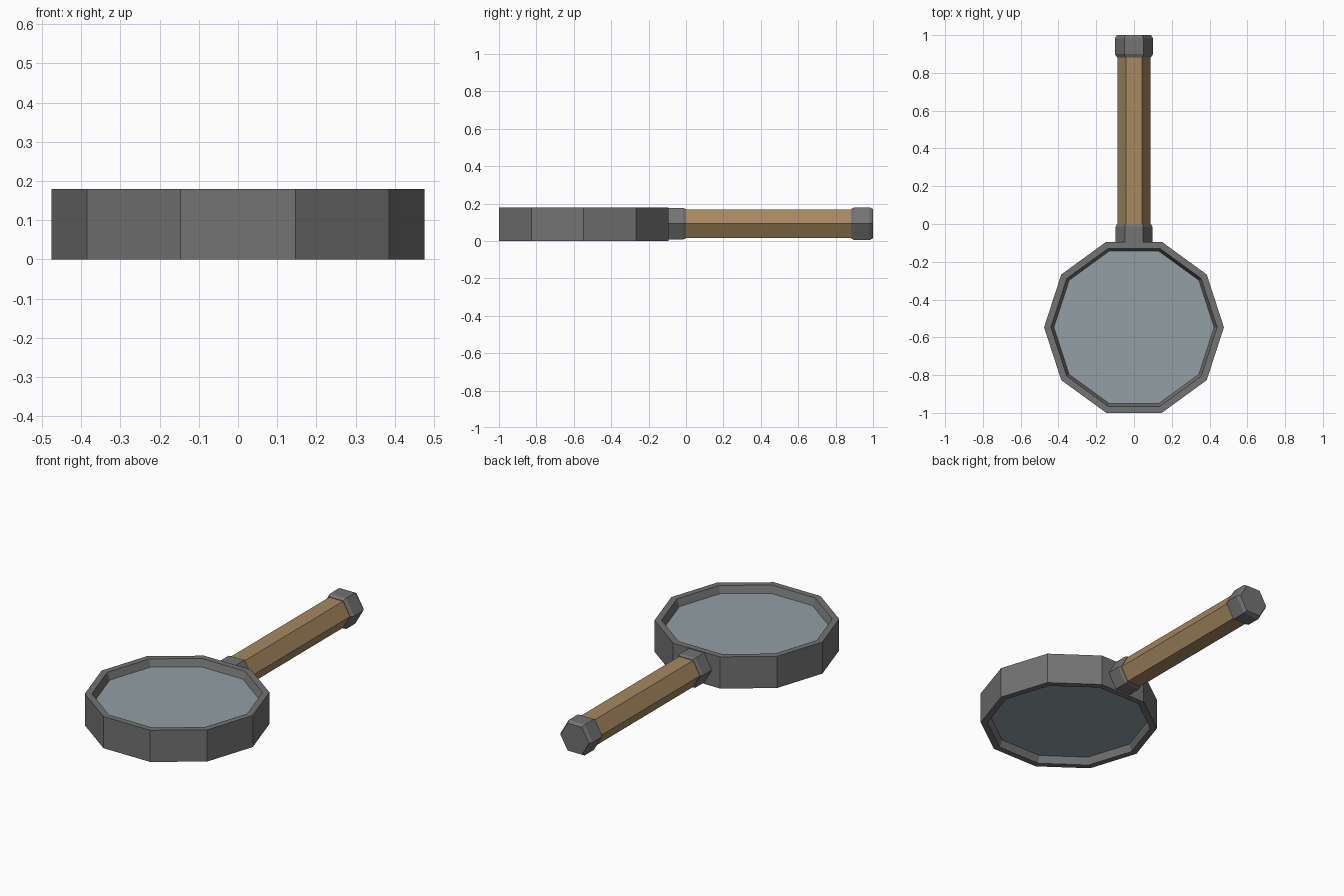
import bpy, math

if "Cube" in bpy.data.objects:
    bpy.data.objects.remove(bpy.data.objects["Cube"])

def material(name, rgb):
    m = bpy.data.materials.new(name)
    lin = [((c / 255 + 0.055) / 1.055) ** 2.4 for c in rgb]
    m.diffuse_color = (*lin, 1)
    m.use_nodes = True
    m.node_tree.nodes["Principled BSDF"].inputs["Base Color"].default_value = m.diffuse_color
    return m

metal = material("dark_grey_metal", (115, 115, 115))
glass = material("blue_grey_glass", (146, 159, 165))
wood = material("brown_wood", (166, 136, 97))

def loft(name, rings, sides, place, mat, closed=False):
    """Join rings of (radius, position) into a flat-sided solid or a closed hoop."""
    verts, faces = [], []
    for r, t in rings:
        for i in range(sides):
            a = 2 * math.pi * i / sides
            verts.append(place(r * math.cos(a), r * math.sin(a), t))
    n = len(rings)
    for k in range(n if closed else n - 1):
        a, b = k * sides, ((k + 1) % n) * sides
        for i in range(sides):
            j = (i + 1) % sides
            faces.append((a + i, a + j, b + j, b + i))
    if not closed:
        faces.append(tuple(reversed(range(sides))))
        faces.append(tuple(range((n - 1) * sides, n * sides)))
    mesh = bpy.data.meshes.new(name)
    mesh.from_pydata(verts, [], faces)
    mesh.materials.append(mat)
    ob = bpy.data.objects.new(name, mesh)
    bpy.context.collection.objects.link(ob)
    return ob

def upright(u, v, t):      # rings stacked along z around the lens centre
    return (u, v - 0.547, t)

def along_handle(u, v, t):  # rings along y around the handle axis
    return (-u, t, 0.092 + v)

# Ten-sided hoop with sloped inner walls, mirrored top and bottom
loft("rim", [(0.476, 0), (0.476, 0.18), (0.44, 0.18), (0.424, 0.14),
             (0.424, 0.04), (0.44, 0)], 10, upright, metal, closed=True)

# Lens recessed on both sides
loft("lens", [(0.425, 0.04), (0.425, 0.14)], 10, upright, glass)

# Six-sided handle parts
loft("collar", [(0.097, -0.11), (0.097, -0.015), (0.09, 0.0)], 6, along_handle, metal)
loft("grip", [(0.087, -0.02), (0.087, 0.9)], 6, along_handle, wood)
loft("end_cap", [(0.09, 0.882), (0.101, 0.9), (0.101, 0.982), (0.09, 1.0)],
     6, along_handle, metal)
